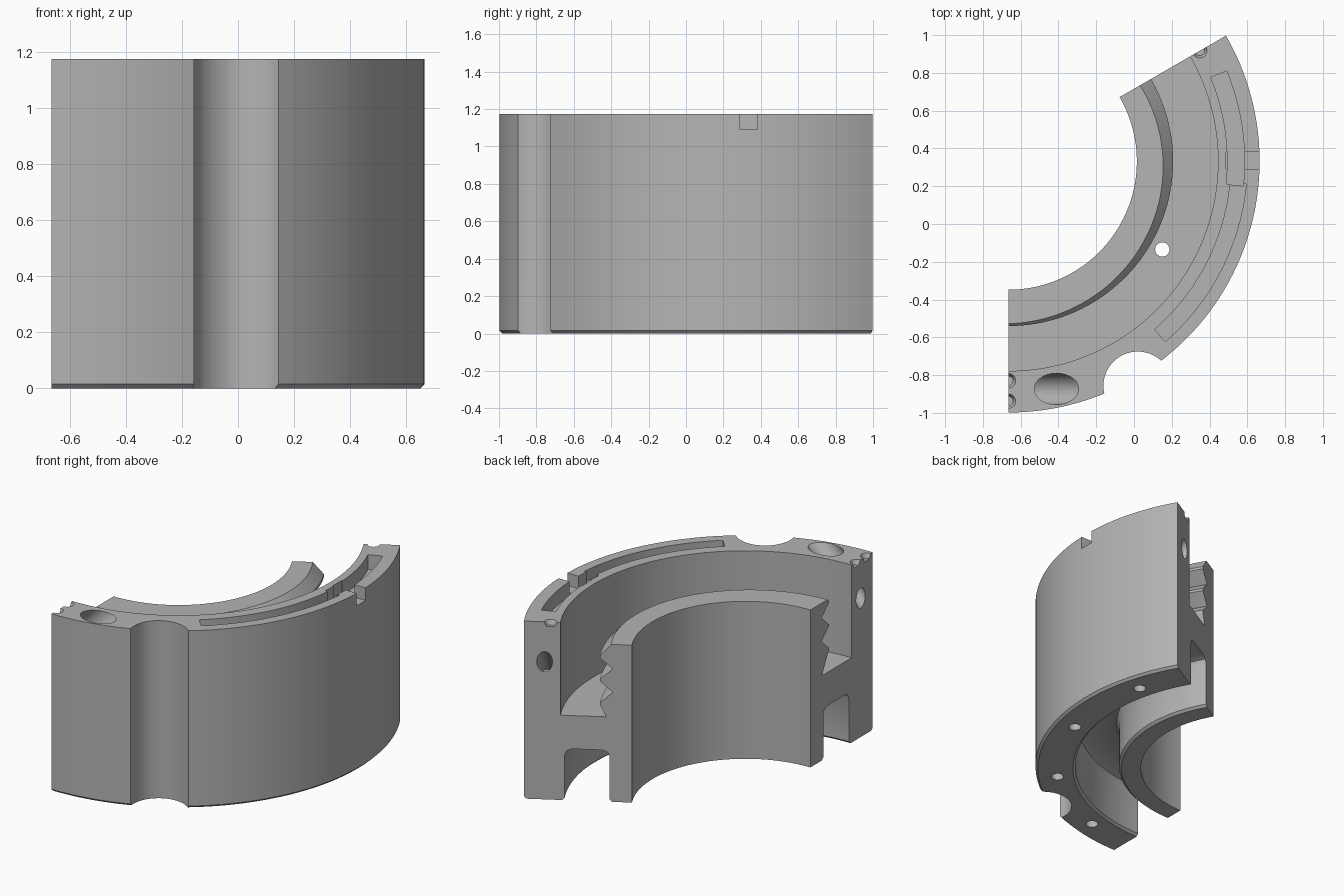
import bpy
import bmesh
from math import sin, cos, radians
from mathutils import Vector

if "Cube" in bpy.data.objects:
    bpy.data.objects.remove(bpy.data.objects["Cube"], do_unlink=True)

CX, CY = -0.665, 0.332          # axis of the ring
START, END = -90, 30            # sector angles
TOP = 1.173

grey = bpy.data.materials.new("machined grey")
grey.use_nodes = True
colour = (0.46, 0.46, 0.46, 1)
grey.diffuse_color = colour
grey.node_tree.nodes["Principled BSDF"].inputs["Base Color"].default_value = colour


def polar(r, deg, z):
    a = radians(deg)
    return Vector((CX + r * cos(a), CY + r * sin(a), z))


def make_object(name, bm):
    bmesh.ops.recalc_face_normals(bm, faces=bm.faces)
    mesh = bpy.data.meshes.new(name)
    bm.to_mesh(mesh)
    bm.free()
    ob = bpy.data.objects.new(name, mesh)
    bpy.context.collection.objects.link(ob)
    return ob


def sweep(name, section, a0, a1, steps):
    """Sweep a section, a function of the fraction along the arc, about the axis."""
    bm = bmesh.new()
    rings = []
    for i in range(steps + 1):
        t = i / steps
        rings.append([bm.verts.new(polar(r, a0 + (a1 - a0) * t, z)) for r, z in section(t)])
    n = len(rings[0])
    for p, q in zip(rings, rings[1:]):
        for j in range(n):
            k = (j + 1) % n
            bm.faces.new((p[j], p[k], q[k], q[j]))
    bm.faces.new(rings[0])
    bm.faces.new(rings[-1])
    return make_object(name, bm)


def rod(name, p0, p1, r0, r1=None):
    """Cylinder or cone between two points."""
    p0, p1 = Vector(p0), Vector(p1)
    d = p1 - p0
    bm = bmesh.new()
    bmesh.ops.create_cone(bm, cap_ends=True, segments=40, radius1=r0,
                          radius2=r0 if r1 is None else r1, depth=d.length)
    turn = d.to_track_quat('Z', 'Y').to_matrix().to_4x4()
    bmesh.ops.transform(bm, matrix=turn, verts=bm.verts)
    bmesh.ops.translate(bm, vec=(p0 + p1) / 2, verts=bm.verts)
    return make_object(name, bm)


def box(name, lo, hi):
    lo, hi = Vector(lo), Vector(hi)
    bm = bmesh.new()
    bmesh.ops.create_cube(bm, size=1)
    bmesh.ops.scale(bm, vec=hi - lo, verts=bm.verts)
    bmesh.ops.translate(bm, vec=(lo + hi) / 2, verts=bm.verts)
    return make_object(name, bm)


# Ring section: base with underside channel, tall outer wall, threaded inner wall
BASE = [(.68, 0), (.80, 0), (.815, .015), (.815, .30), (.828, .328), (.86, .34),
        (1.04, .34), (1.072, .328), (1.085, .30), (1.085, .015), (1.10, 0),
        (1.315, 0), (1.33, .015), (1.33, TOP), (1.11, TOP), (1.11, .56)]
PITCH = 0.155


def ring_section(t):
    tip = 1.02 - 0.065 * t
    pts = list(BASE) + [(.80 + .035 * t, .56)]
    for k in (2, 1, 0):
        z = tip - k * PITCH
        pts += [(.872, z - .008), (.872, z + .008)]
        if k:
            pts.append((.795, z + PITCH / 2))
    return pts + [(.86 - .055 * t, 1.04), (.68, 1.04)]


body = sweep("ring_segment", ring_section, START, END, 72)


def slot(name, r0, r1, a0, a1, floor):
    rect = [(r0, floor), (r1, floor), (r1, 1.3), (r0, 1.3)]
    return sweep(name, lambda t: rect, a0, a1, 36)


cutters = []

# Scallop in the outer wall
cutters.append(rod("scallop_cutter", (.02, -.857, -.1), (.02, -.857, 1.3), .182))

# Grooves in the top rim and the radial notch
cutters.append(slot("long_groove_cutter", 1.18, 1.265, -49, -5.5, 1.10))
cutters.append(slot("short_groove_cutter", 1.16, 1.25, -6, 22.5, 1.075))
cutters.append(box("notch_cutter", (.487, .29, 1.09), (.8, .382, 1.3)))

# Slanted bolt hole with a counterbore, leaving through the end face
entry = Vector((-.41, -.873, TOP))
slant = Vector((-1, 0, -1)).normalized()
cutters.append(rod("counterbore_cutter", entry - slant * .2, entry + slant * .26, .083))
cutters.append(rod("bolt_hole_cutter", entry + slant * .1, entry + slant * .55, .047))

# Matching slanted blind hole in the other end face
inward = Vector((sin(radians(END)), -cos(radians(END)), -1)).normalized()
mouth = polar(1.205, END, .91)
cutters.append(rod("thread_hole_cutter", mouth - inward * .15, mouth + inward * .27, .047))

# Dimples on the top rim at the ends
for r, a in ((1.162, START), (1.27, START), (1.17, END)):
    p = polar(r, a, TOP)
    cutters.append(rod("dimple_cutter", p - Vector((0, 0, .03)), p + Vector((0, 0, .015)),
                       .025, .0445))

# Drain hole through the floor
cutters.append(rod("drain_cutter", (.15, -.135, .2), (.15, -.135, .8), .038))

# Blind pin holes under the outer wall
for a in range(-75, 30, 30):
    cutters.append(rod("pin_hole_cutter", polar(1.2, a, -.1), polar(1.2, a, .1), .038))

# Cut everything, then keep only the finished body
for c in cutters:
    m = body.modifiers.new(c.name, 'BOOLEAN')
    m.operation = 'DIFFERENCE'
    m.solver = 'EXACT'
    m.object = c
    c.hide_render = True
bpy.context.view_layer.update()
deps = bpy.context.evaluated_depsgraph_get()
result = bpy.data.meshes.new_from_object(body.evaluated_get(deps))
body.modifiers.clear()
body.data = result
for c in cutters:
    bpy.data.objects.remove(c, do_unlink=True)

body.data.materials.clear()
body.data.materials.append(grey)
for p in body.data.polygons:
    p.material_index = 0
for ob in bpy.context.selected_objects:
    ob.select_set(False)
body.select_set(True)
bpy.context.view_layer.objects.active = body
bpy.ops.object.shade_smooth_by_angle(angle=radians(25))
